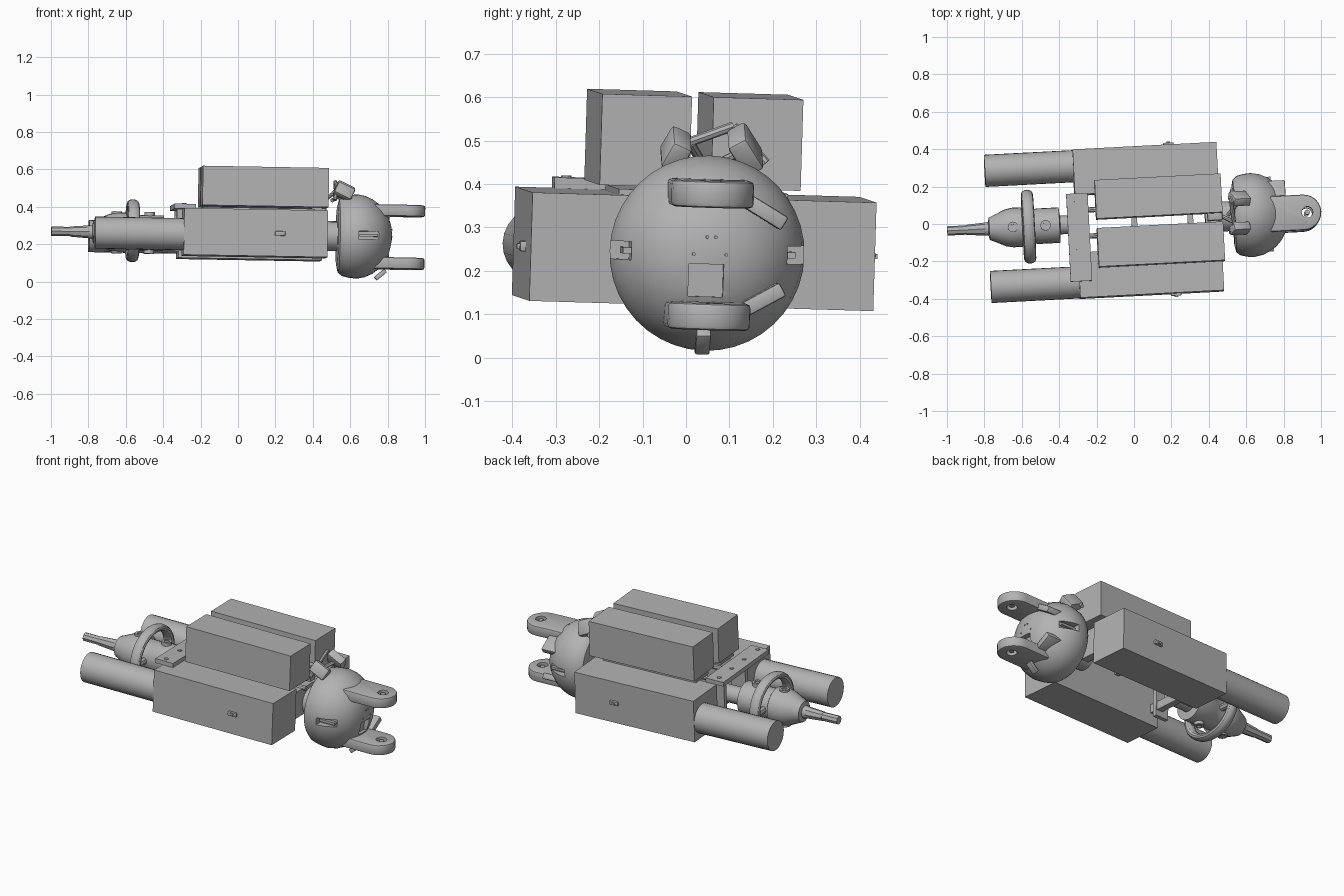
import bpy, bmesh, math
from mathutils import Matrix, Vector, Euler

if "Cube" in bpy.data.objects:
    bpy.data.objects.remove(bpy.data.objects["Cube"])

# Single plain hull colour
grey = bpy.data.materials.new("hull_grey")
grey.use_nodes = True
COLOR = (0.45, 0.45, 0.45, 1)
grey.diffuse_color = COLOR
grey.node_tree.nodes["Principled BSDF"].inputs["Base Color"].default_value = COLOR

# The whole craft lies slightly rotated; parts are built along local x
R = math.radians
FRAME = (Matrix.Translation((0, 0.015, 0.252)) @ Matrix.Rotation(R(3), 4, 'Z')
         @ Matrix.Rotation(R(1), 4, 'Y') @ Matrix.Rotation(R(-1.7), 4, 'X'))
parts = []


def finish(name, bm, loc=(0, 0, 0), rot=(0, 0, 0), bevel=0):
    if bevel:
        bmesh.ops.bevel(bm, geom=bm.edges[:], offset=bevel, segments=2,
                        affect='EDGES', profile=0.5)
    bmesh.ops.recalc_face_normals(bm, faces=bm.faces[:])
    mesh = bpy.data.meshes.new(name)
    bm.to_mesh(mesh)
    bm.free()
    mesh.materials.append(grey)
    ob = bpy.data.objects.new(name, mesh)
    bpy.context.collection.objects.link(ob)
    turn = Euler([R(a) for a in rot]).to_matrix().to_4x4()
    ob.matrix_world = FRAME @ Matrix.Translation(loc) @ turn
    parts.append(ob)
    return ob


def box(name, loc, size, rot=(0, 0, 0), bevel=0):
    bm = bmesh.new()
    bmesh.ops.create_cube(bm, size=1)
    bmesh.ops.scale(bm, vec=size, verts=bm.verts)
    return finish(name, bm, loc, rot, bevel)


def rod(name, a, b, r, sides=24, r2=None):
    a, b = Vector(a), Vector(b)
    bm = bmesh.new()
    turn = (b - a).to_track_quat('Z', 'Y').to_matrix().to_4x4()
    bmesh.ops.create_cone(bm, cap_ends=True, segments=sides, radius1=r,
                          radius2=r if r2 is None else r2, depth=(b - a).length,
                          matrix=Matrix.Translation((a + b) / 2) @ turn)
    return finish(name, bm)


def lathe(name, profile, sides):
    bm = bmesh.new()
    vs = [bm.verts.new((x, 0, r)) for x, r in profile]
    es = [bm.edges.new(p) for p in zip(vs, vs[1:])]
    bmesh.ops.spin(bm, geom=vs + es, cent=(0, 0, 0), axis=(1, 0, 0),
                   angle=math.tau, steps=sides)
    bmesh.ops.remove_doubles(bm, verts=bm.verts[:], dist=1e-4)
    return finish(name, bm)


def cut(ob, cutter):
    cutter.hide_render = True
    mod = ob.modifiers.new("cut", 'BOOLEAN')
    mod.operation, mod.object, mod.solver = 'DIFFERENCE', cutter, 'EXACT'
    bpy.context.view_layer.update()
    bpy.context.view_layer.objects.active = ob
    bpy.ops.object.modifier_apply(modifier=mod.name)
    parts.remove(cutter)
    bpy.data.objects.remove(cutter)


# Side modules with their long cylinders and small latches
for side, s in (("left", 1), ("right", -1)):
    box(side + "_side_module", (0.075, s * 0.276, 0), (0.77, 0.242, 0.25))
    rod(side + "_cylinder", (-0.783, s * 0.311, -0.013), (-0.3, s * 0.311, -0.013), 0.086)
    box(side + "_latch", (0.205, s * 0.401, -0.003), (0.055, 0.018, 0.024), bevel=0.004)
    box(side + "_latch_pad", (0.205, s * 0.412, -0.003), (0.02, 0.008, 0.012))
    # Rails running between the modules
    rod(side + "_inner_rail", (-0.3, s * 0.07, 0.1), (0.47, s * 0.07, 0.1), 0.014, 8)
    box(side + "_deck_strip", (0.1, s * 0.13, 0.131), (0.6, 0.13, 0.014))

# Upper modules
for name, y in (("front_upper_module", -0.14), ("back_upper_module", 0.117)):
    box(name, (0.132, y, 0.252), (0.675, 0.207, 0.21))

# Cross frame at the tail end
plate = box("cross_plate", (-0.3, -0.075, 0.137), (0.115, 0.47, 0.026))
for y in (0.12, -0.01, -0.14, -0.28):
    rod("plate_bolt", (-0.305, y, 0.14), (-0.305, y, 0.154), 0.012, 10)
for y in (-0.11, 0.11):
    box("frame_bracket", (-0.29, y, 0.02), (0.09, 0.025, 0.22))
box("frame_crossbar", (-0.27, 0, -0.03), (0.04, 0.3, 0.05))
for x in (0.0, 0.3):
    box("rail_tie", (x, 0, 0.1), (0.03, 0.32, 0.025))

# Neck joining the frame to the dome
rod("neck", (0.38, 0, 0), (0.55, 0, 0), 0.08, 16)
box("neck_frame", (0.43, 0, 0.02), (0.05, 0.32, 0.16))
box("neck_riser", (0.43, 0.0, 0.17), (0.08, 0.05, 0.1), bevel=0.006)

# Large dome with recessed pockets
dome = lathe("dome", [(0.53, 0), (0.53, 0.16), (0.538, 0.195), (0.56, 0.213),
                     (0.6, 0.222), (0.64, 0.225), (0.68, 0.217), (0.72, 0.199),
                     (0.755, 0.173), (0.785, 0.14), (0.807, 0.1), (0.82, 0.055),
                     (0.825, 0)], 40)
cut(dome, box("nose_cutter", (0.84, -0.01, -0.06), (0.1, 0.08, 0.075)))
for s in (-1, 1):
    cut(dome, box("slot_cutter", (0.7, s * 0.215, 0.002), (0.13, 0.07, 0.042)))
    box("slot_bar", (0.69, s * 0.187, 0.002), (0.1, 0.025, 0.014))
for y, z in ((-0.01, 0.04), (0.01, 0.04), (-0.04, 0), (0.035, 0)):
    rod("nose_dot", (0.8, y, z), (0.826, y, z), 0.004, 8)
box("lower_stub", (0.765, -0.01, -0.202), (0.07, 0.034, 0.024), (0, -40, 0), 0.004)

# Pair of rounded docking lugs with pin holes and side gussets
for name, s in (("upper", 1), ("lower", -1)):
    bm = bmesh.new()
    outline = [(0.66, 0.095), (0.66, -0.095)]
    for i in range(13):
        a = R(-90 + 15 * i)
        outline.append((0.905 + 0.095 * math.cos(a), 0.095 * math.sin(a)))
    face = bm.faces.new([bm.verts.new((x, y, -0.031)) for x, y in outline])
    up = bmesh.ops.extrude_face_region(bm, geom=[face])["geom"]
    bmesh.ops.translate(bm, vec=(0, 0, 0.062),
                        verts=[v for v in up if isinstance(v, bmesh.types.BMVert)])
    rim = [e for e in bm.edges if abs(e.verts[0].co.z - e.verts[1].co.z) < 1e-4]
    bmesh.ops.bevel(bm, geom=rim, offset=0.01, segments=2, affect='EDGES', profile=0.5)
    lug = finish(name + "_lug", bm, (0, -0.005, s * 0.141))
    cut(lug, rod("pin_cutter", (0.925, -0.005, s * 0.05), (0.925, -0.005, s * 0.25), 0.03, 16))
    rod(name + "_lug_pin", (0.925, -0.005, s * 0.117), (0.925, -0.005, s * 0.165), 0.014, 12)
    box(name + "_lug_gusset", (0.75, 0.125, s * 0.1), (0.13, 0.1, 0.035), (-s * 30, 0, 0), 0.006)

# Grapples on top, behind the dome
box("front_grapple", (0.56, -0.075, 0.235), (0.1, 0.05, 0.07), (-25, 25, 0), 0.01)
box("back_grapple", (0.565, 0.085, 0.24), (0.1, 0.05, 0.09), (32, 25, 0), 0.01)
for name, a, b in (("front_strut", (0.51, -0.095, 0.19), (0.53, -0.05, 0.27)),
                   ("cross_strut", (0.53, -0.05, 0.25), (0.52, 0.058, 0.292)),
                   ("back_strut", (0.52, 0.058, 0.292), (0.53, 0.135, 0.21)),
                   ("lower_strut", (0.5, 0.0, 0.19), (0.56, 0.07, 0.23)),
                   ("riser_strut", (0.46, 0.0, 0.19), (0.53, -0.04, 0.25))):
    rod(name, a, b, 0.011, 8)

# Small docking craft at the tail
lathe("craft_body", [(-0.82, 0), (-0.82, 0.03), (-0.78, 0.037), (-0.775, 0.06),
                     (-0.74, 0.075), (-0.69, 0.098), (-0.65, 0.106), (-0.6, 0.106),
                     (-0.59, 0.09), (-0.53, 0.09), (-0.52, 0.095), (-0.4, 0.095),
                     (-0.395, 0.05), (-0.26, 0.05), (-0.26, 0)], 24)
rod("probe_base", (-0.9, 0, 0), (-0.78, 0, 0), 0.027, 8, 0.036)
rod("probe_tip", (-1.0, 0, 0), (-0.89, 0, 0), 0.025, 8)
for x in (-0.65, -0.475):
    for s in (-1, 1):
        boss = rod("hatch_boss", (x, 0, s * 0.08), (x, 0, s * 0.112), 0.028, 16)
        cut(boss, rod("hatch_cutter", (x, 0, s * 0.105), (x, 0, s * 0.13), 0.015, 12))

# Oval hoop round the craft, held by two spokes
bm = bmesh.new()
loop = bmesh.ops.create_circle(bm, segments=12, radius=0.032,
                               matrix=Matrix.Translation((0, 0.17, 0)))["verts"]
for v in loop:
    v.co.y = 0.174 + (v.co.y - 0.17) * 0.75
bmesh.ops.spin(bm, geom=loop + bm.edges[:], cent=(0, 0, 0), axis=(1, 0, 0),
               angle=math.tau, steps=36)
bmesh.ops.remove_doubles(bm, verts=bm.verts[:], dist=1e-4)
bmesh.ops.scale(bm, vec=(1, 1, 0.85), verts=bm.verts)
finish("craft_hoop", bm, (-0.565, 0, 0.01))
for s in (-1, 1):
    rod("hoop_spoke", (-0.565, s * 0.07, 0), (-0.565, s * 0.175, 0), 0.02, 8)

# Smooth round surfaces, keep hard edges
bpy.ops.object.select_all(action='DESELECT')
for ob in parts:
    ob.select_set(True)
bpy.context.view_layer.objects.active = parts[0]
bpy.ops.object.shade_smooth_by_angle(angle=R(30))
